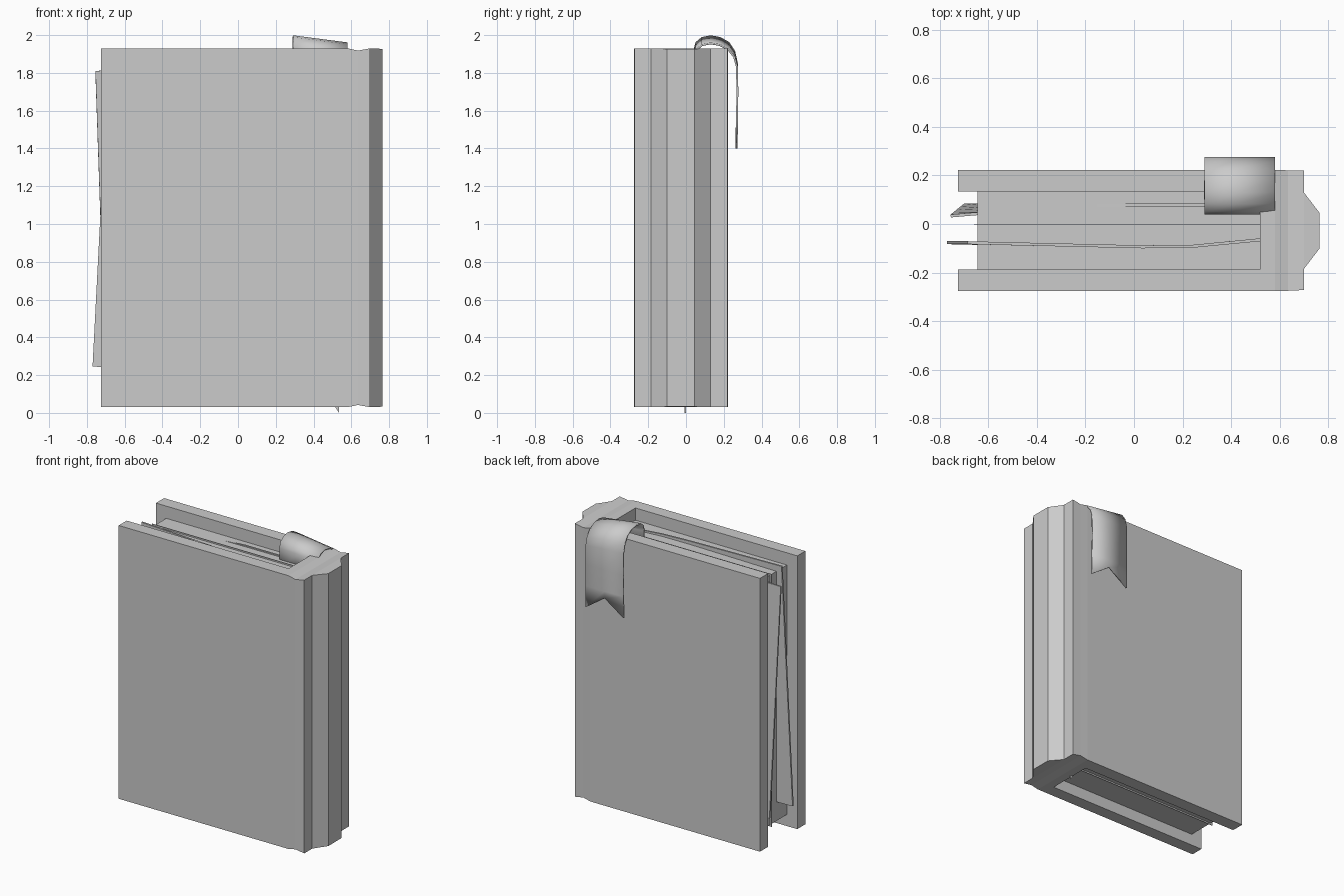
import bpy, bmesh, math

if "Cube" in bpy.data.objects:
    bpy.data.objects.remove(bpy.data.objects["Cube"])


def make_object(name, verts, faces, thickness=0.0):
    mesh = bpy.data.meshes.new(name)
    mesh.from_pydata(verts, [], faces)
    bm = bmesh.new()
    bm.from_mesh(mesh)
    bmesh.ops.recalc_face_normals(bm, faces=bm.faces)
    bm.to_mesh(mesh)
    bm.free()
    ob = bpy.data.objects.new(name, mesh)
    bpy.context.collection.objects.link(ob)
    if thickness:
        mod = ob.modifiers.new("thickness", 'SOLIDIFY')
        mod.thickness = thickness
        mod.offset = 0
    return ob


def loft(name, rings):
    """Skin a list of four-point rings and cap both ends."""
    verts = [p for ring in rings for p in ring]
    faces = [(0, 1, 2, 3), tuple(range(len(verts) - 4, len(verts)))]
    for r in range(len(rings) - 1):
        for i in range(4):
            j = (i + 1) % 4
            faces.append((4*r + i, 4*r + j, 4*r + 4 + j, 4*r + 4 + i))
    return make_object(name, verts, faces)


def section(x, y0, y1, z0, z1):
    return [(x, y0, z0), (x, y1, z0), (x, y1, z1), (x, y0, z1)]


def box(name, x0, x1, y0, y1, z0, z1):
    return loft(name, [section(x0, y0, y1, z0, z1), section(x1, y0, y1, z0, z1)])


def grid_sheet(name, rows, thickness):
    n = len(rows[0])
    verts = [p for row in rows for p in row]
    faces = [(r*n + i, r*n + i + 1, r*n + n + i + 1, r*n + n + i)
             for r in range(len(rows) - 1) for i in range(n - 1)]
    return make_object(name, verts, faces, thickness)


Z0, Z1 = 0.03, 1.93

# Cover boards
box("front_cover", -0.725, 0.52, -0.275, -0.187, Z0, Z1)
box("back_cover", -0.725, 0.52, 0.133, 0.223, Z0, Z1)

# Spine: sections along x, with a shallow dip at the hinge and a faceted back
spine = [(0.52, -0.275, 0.223, 0), (0.58, -0.275, 0.223, 0),
         (0.635, -0.275, 0.221, 0.012), (0.70, -0.272, 0.22, 0),
         (0.70, -0.185, 0.13, 0), (0.765, -0.10, 0.045, 0.003)]
loft("spine", [section(x, a, b, Z0 + d, Z1 - d) for x, a, b, d in spine])

# Page block, recessed from the cover edges
box("page_block", -0.645, 0.52, -0.187, 0.133, 0.11, 1.845)

# Middle page
box("middle_page", -0.66, 0.52, -0.003, 0.001, 0.10, 1.855)

# Front loose page: leans outward at the bottom
front_path = [(-0.77, -0.077), (-0.645, -0.08), (0.0, -0.094), (0.22, -0.092), (0.52, -0.065)]
rows = []
for t in (0, 0.5, 1):
    rows.append([(x + 0.085*t*(0.52 - x)/1.29, y, 0.245 + 1.645*t - 0.03*(x + 0.77))
                 for x, y in front_path])
grid_sheet("front_loose_page", rows, 0.012)

# Back loose page: leans outward at the top and its top corner curls
rows = []
for t in (0, 0.25, 0.5, 0.75, 1):
    row = []
    for x in (-0.755, -0.645, -0.3, 0.0, 0.5):
        curl = 0.045 * t * max(0, min(1, (-0.25 - x)/0.5))
        row.append((x + 0.055*(1 - t)*(0.5 - x)/1.255, 0.078 - curl,
                    0.2 + 1.61*t + 0.06*(x + 0.755)))
    row_top = row
    rows.append([(x, y, min(z, 1.853)) for x, y, z in row_top])
grid_sheet("back_loose_page", rows, 0.012)

# Bookmark ribbon: rises from the pages, arches over the back cover, hangs down
path = [(0.045, 1.80, 0), (0.045, 1.925, 0.5), (0.055, 1.96, 1), (0.085, 1.985, 1),
        (0.13, 1.994, 1), (0.18, 1.985, 1), (0.225, 1.96, 1), (0.255, 1.915, 0.8),
        (0.270, 1.85, 0.5), (0.272, 1.70, 0), (0.270, 1.55, 0)]
rows = [[(x, y, z - 0.13*w*(x - 0.29)) for x in (0.29, 0.435, 0.58)] for y, z, w in path]
# swallow-tail end
rows.append([(0.29, 0.268, 1.40), (0.435, 0.268, 1.50), (0.58, 0.268, 1.40)])
ribbon = grid_sheet("bookmark_ribbon", rows, 0.010)
bpy.context.view_layer.objects.active = ribbon
ribbon.select_set(True)
bpy.ops.object.shade_smooth_by_angle(angle=math.radians(40))
ribbon.select_set(False)

# Ribbon tip peeking out at the bottom
make_object("ribbon_tip", [(0.48, -0.004, 0.11), (0.505, -0.004, 0.045),
                           (0.535, -0.004, 0.0), (0.535, -0.004, 0.11)],
            [(0, 1, 2, 3)], 0.006)
